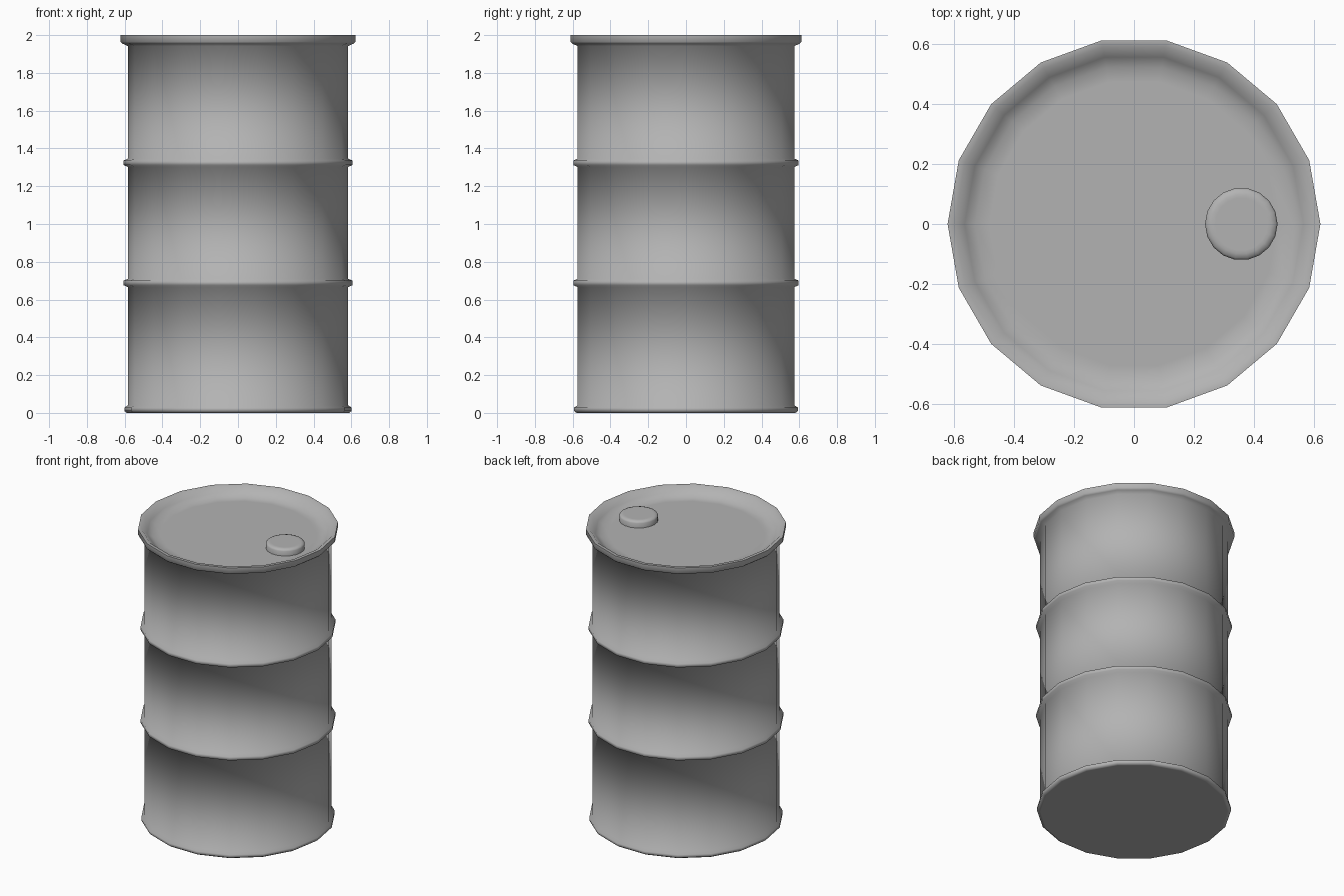
import bpy, bmesh
from math import cos, sin, tau, radians

if "Cube" in bpy.data.objects:
    bpy.data.objects.remove(bpy.data.objects["Cube"])

# Dark grey painted metal
metal = bpy.data.materials.new("grey_metal")
metal.diffuse_color = (0.45, 0.45, 0.45, 1)
metal.use_nodes = True
metal.node_tree.nodes["Principled BSDF"].inputs["Base Color"].default_value = metal.diffuse_color


def lathe(name, profile, sides, location=(0, 0, 0), angle=75):
    """Revolve (radius, z) points around z and close both ends."""
    bm = bmesh.new()
    rings = [[bm.verts.new((r * cos(tau * i / sides), r * sin(tau * i / sides), z))
              for i in range(sides)] for r, z in profile]
    for a, b in zip(rings, rings[1:]):
        for i in range(sides):
            j = (i + 1) % sides
            bm.faces.new((a[i], a[j], b[j], b[i]))
    bm.faces.new(rings[0][::-1])
    bm.faces.new(rings[-1])
    mesh = bpy.data.meshes.new(name)
    bm.to_mesh(mesh)
    bm.free()
    mesh.materials.append(metal)
    obj = bpy.data.objects.new(name, mesh)
    bpy.context.collection.objects.link(obj)
    obj.location = location
    bpy.ops.object.select_all(action='DESELECT')
    obj.select_set(True)
    bpy.context.view_layer.objects.active = obj
    bpy.ops.object.shade_smooth_by_angle(angle=radians(angle))
    return obj


BODY = 0.583

# Flat base and bottom lip
profile = [(0.580, 0.0), (0.588, 0.0), (0.602, 0.010), (0.602, 0.028), (BODY, 0.040)]

# Two raised hoops around the wall
for z in (0.688, 1.324):
    profile += [(BODY, z - 0.022), (0.606, z - 0.012),
                (0.606, z + 0.012), (BODY, z + 0.022)]

# Top rim with a crisp upper edge, sloping to a flat recessed lid
profile += [(BODY, 1.942), (0.612, 1.955), (0.622, 1.965), (0.622, 2.0),
            (0.600, 2.0), (0.565, 1.967), (0.530, 1.945), (0.480, 1.945)]
lathe("barrel_body", profile, 18)

# Filler cap on the lid
lathe("filler_cap", [(0.121, -0.01), (0.121, 0.032), (0.115, 0.040),
                     (0.100, 0.045), (0.088, 0.045)], 18, (0.358, 0, 1.945))
